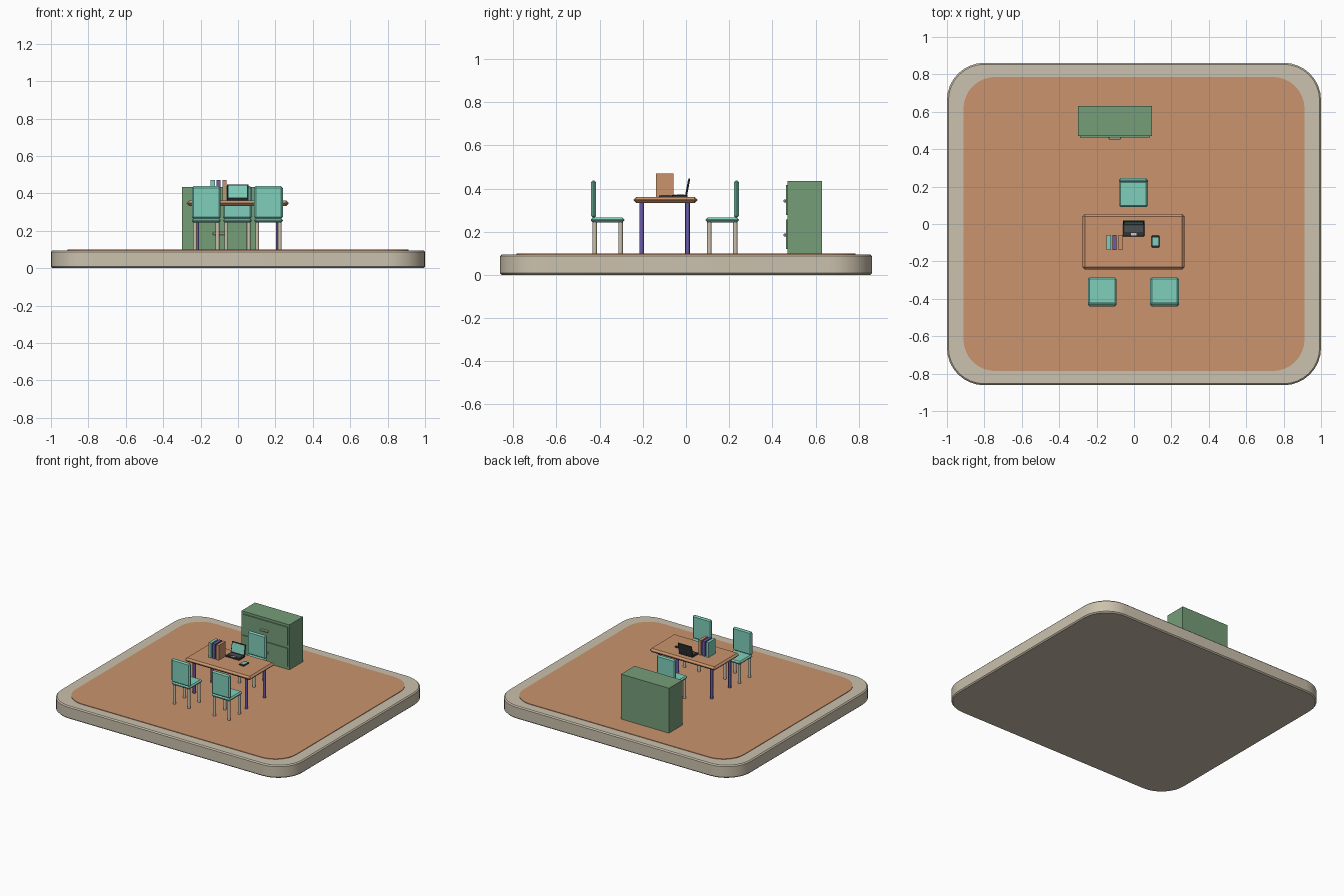
import bpy, bmesh, math
from mathutils import Matrix, Vector

if "Cube" in bpy.data.objects:
    bpy.data.objects.remove(bpy.data.objects["Cube"])


def material(name, r, g, b):
    lin = [((c / 255 + 0.055) / 1.055) ** 2.4 for c in (r, g, b)]
    m = bpy.data.materials.new(name)
    m.diffuse_color = (*lin, 1)
    m.use_nodes = True
    m.node_tree.nodes["Principled BSDF"].inputs["Base Color"].default_value = m.diffuse_color
    return m


TAN = material("warm grey", 203, 193, 173)
WOOD = material("terracotta wood", 203, 148, 110)
GREEN = material("cabinet green", 118, 157, 121)
TEAL = material("teal", 128, 207, 188)
PURPLE = material("purple", 108, 92, 172)
DARK = material("dark grey", 50, 52, 54)
KEYS = material("key grey", 75, 77, 79)
PALE = material("pale grey", 205, 205, 205)


def finish(name, bm, mat, smooth=False):
    me = bpy.data.meshes.new(name)
    bmesh.ops.recalc_face_normals(bm, faces=bm.faces[:])
    bm.to_mesh(me)
    bm.free()
    me.materials.append(mat)
    ob = bpy.data.objects.new(name, me)
    bpy.context.collection.objects.link(ob)
    if smooth:
        bpy.ops.object.select_all(action='DESELECT')
        ob.select_set(True)
        bpy.context.view_layer.objects.active = ob
        bpy.ops.object.shade_smooth_by_angle(angle=math.radians(35))
    return ob


def box(name, x, y, z, mat, bevel=0.0, segs=1, xform=None):
    # box from (min, max) ranges, optionally bevelled and transformed
    bm = bmesh.new()
    bmesh.ops.create_cube(bm, size=1)
    for v in bm.verts:
        v.co = Vector([(a + b) / 2 + c * (b - a) for (a, b), c in zip((x, y, z), v.co)])
    if bevel:
        bmesh.ops.bevel(bm, geom=bm.edges[:], offset=bevel, segments=segs,
                        affect='EDGES', profile=0.5)
    if xform:
        bm.transform(xform)
    return finish(name, bm, mat)


def post(name, x, y, z0, z1, r, mat):
    bm = bmesh.new()
    bmesh.ops.create_cone(bm, cap_ends=True, segments=16, radius1=r, radius2=r,
                          depth=z1 - z0, matrix=Matrix.Translation((x, y, (z0 + z1) / 2)))
    return finish(name, bm, mat, True)


def rounded_slab(name, hx, hy, r, z0, z1, mat, edge=0.0):
    # rounded rectangle outline, stacked into layers for the edge bevel
    layers = [(z0, edge), (z0 + edge, 0), (z1 - edge, 0), (z1, edge)] if edge else [(z0, 0), (z1, 0)]
    bm = bmesh.new()
    rings = []
    for z, inset in layers:
        ring = []
        for q, (sx, sy) in enumerate(((1, 1), (-1, 1), (-1, -1), (1, -1))):
            for k in range(9):
                a = (q + k / 8) * math.pi / 2
                ring.append(bm.verts.new((sx * (hx - r) + (r - inset) * math.cos(a),
                                          sy * (hy - r) + (r - inset) * math.sin(a), z)))
        rings.append(ring)
    n = len(rings[0])
    for lo, hi in zip(rings, rings[1:]):
        for i in range(n):
            bm.faces.new((lo[i], lo[(i + 1) % n], hi[(i + 1) % n], hi[i]))
    bm.faces.new(rings[0][::-1])
    bm.faces.new(rings[-1])
    return finish(name, bm, mat, True)


FLOOR = 0.099
TOP = 0.361

# Platform and floor
rounded_slab("platform", 1.0, 0.862, 0.2, 0, 0.095, TAN, 0.008)
rounded_slab("floor", 0.912, 0.786, 0.17, 0.09, FLOOR, WOOD)

# Table
box("table_top", (-0.275, 0.27), (-0.243, 0.053), (0.333, TOP), WOOD, 0.0125)
for x in (-0.218, 0.213):
    for y in (-0.206, 0.007):
        post("table_leg", x, y, FLOOR - 0.003, 0.336, 0.0105, PURPLE)


# Chairs: side is the direction of the backrest
def chair(cx, cy, side):
    h = 0.077
    box("seat", (cx - h, cx + h), (cy - h, cy + h), (0.243, 0.266), TEAL, 0.009)
    y0, y1 = sorted((cy + side * h, cy + side * (h - 0.023)))
    box("chair_back", (cx - h, cx + h), (y0, y1), (0.264, 0.438), TEAL, 0.009)
    for dx in (-0.06, 0.06):
        for dy in (-0.06, 0.06):
            post("chair_leg", cx + dx, cy + dy, FLOOR - 0.003, 0.246, 0.0105, TAN)


chair(-0.17, -0.363, -1)
chair(0.163, -0.363, -1)
chair(-0.003, 0.168, 1)

# Cabinet with two drawers
box("cabinet", (-0.30, 0.097), (0.47, 0.63), (FLOOR - 0.003, 0.435), GREEN)
for z0, z1 in ((0.277, 0.416), (0.12, 0.258)):
    box("drawer_front", (-0.288, 0.085), (0.463, 0.475), (z0, z1), GREEN)
    zc = (z0 + z1) / 2 - 0.004
    box("drawer_handle", (-0.135, -0.07), (0.452, 0.465), (zc - 0.007, zc + 0.007), TAN, 0.003)

# Books standing on the table
for x, mat in ((-0.135, TEAL), (-0.104, PURPLE), (-0.072, WOOD)):
    box("book", (x - 0.011, x + 0.011), (-0.14, -0.058), (TOP - 0.001, 0.471), mat)

# Laptop
box("laptop_base", (-0.059, 0.056), (-0.066, 0.006), (TOP - 0.001, 0.371), DARK, 0.002)
box("laptop_keys", (-0.05, 0.047), (-0.044, -0.008), (0.37, 0.3725), KEYS)
box("laptop_touchpad", (-0.016, 0.013), (-0.061, -0.049), (0.37, 0.3725), PALE)
tilt = Matrix.Translation((0, 0, 0.369)) @ Matrix.Rotation(math.radians(-11), 4, 'X')
box("laptop_lid", (-0.059, 0.056), (-0.003, 0.005), (0, 0.08), DARK, 0.002, 1, tilt)
box("laptop_display", (-0.052, 0.049), (-0.0045, -0.002), (0.009, 0.073), TEAL, 0, 1, tilt)

# Phone
box("phone", (0.094, 0.136), (-0.125, -0.062), (TOP - 0.001, 0.369), DARK, 0.002)
box("phone_screen", (0.099, 0.131), (-0.115, -0.072), (0.368, 0.3705), TEAL)
